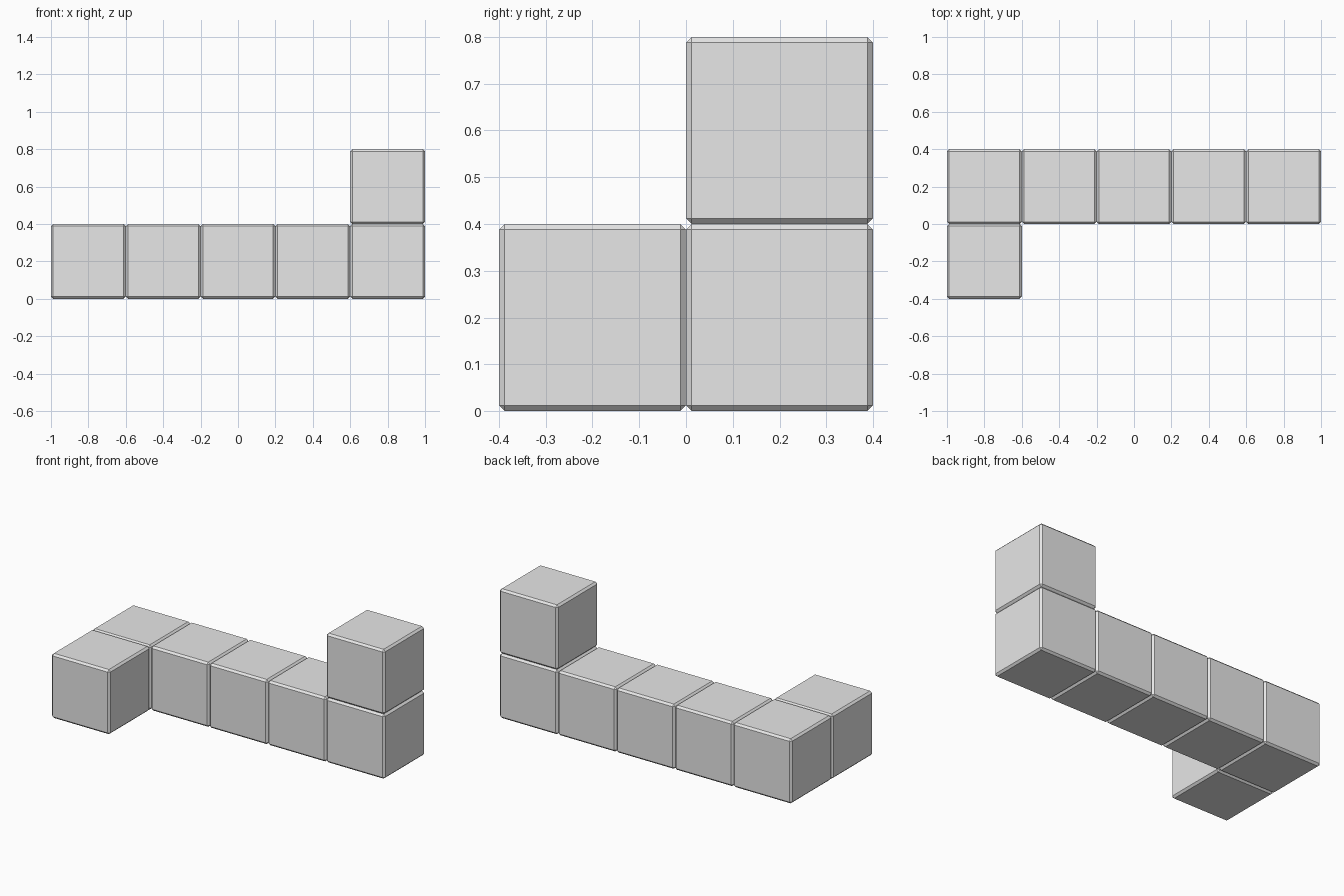
import bpy
import bmesh

old = bpy.data.objects.get("Cube")
if old:
    bpy.data.objects.remove(old, do_unlink=True)

SIZE = 0.4
CHAMFER = 0.012

# Single light grey material
grey = bpy.data.materials.new("light_grey")
grey.use_nodes = True
colour = (0.8, 0.8, 0.8, 1)
grey.diffuse_color = colour
grey.node_tree.nodes["Principled BSDF"].inputs["Base Color"].default_value = colour


def add_block(name, column, row, level):
    """Chamfered cube placed on a grid of block-sized cells."""
    mesh = bpy.data.meshes.new(name)
    bm = bmesh.new()
    bmesh.ops.create_cube(bm, size=SIZE)
    bmesh.ops.bevel(bm, geom=bm.edges[:], offset=CHAMFER, segments=1,
                    profile=0.5, affect='EDGES')
    bm.to_mesh(mesh)
    bm.free()
    mesh.materials.append(grey)
    block = bpy.data.objects.new(name, mesh)
    block.location = (column * SIZE, (row + 0.5) * SIZE, (level + 0.5) * SIZE)
    bpy.context.collection.objects.link(block)


# Straight row of five blocks
for i in range(5):
    add_block(f"row_block_{i + 1}", i - 2, 0, 0)

# Block in front of the right end, and block on top of the left end
add_block("front_block", -2, -1, 0)
add_block("upper_block", 2, 0, 1)
